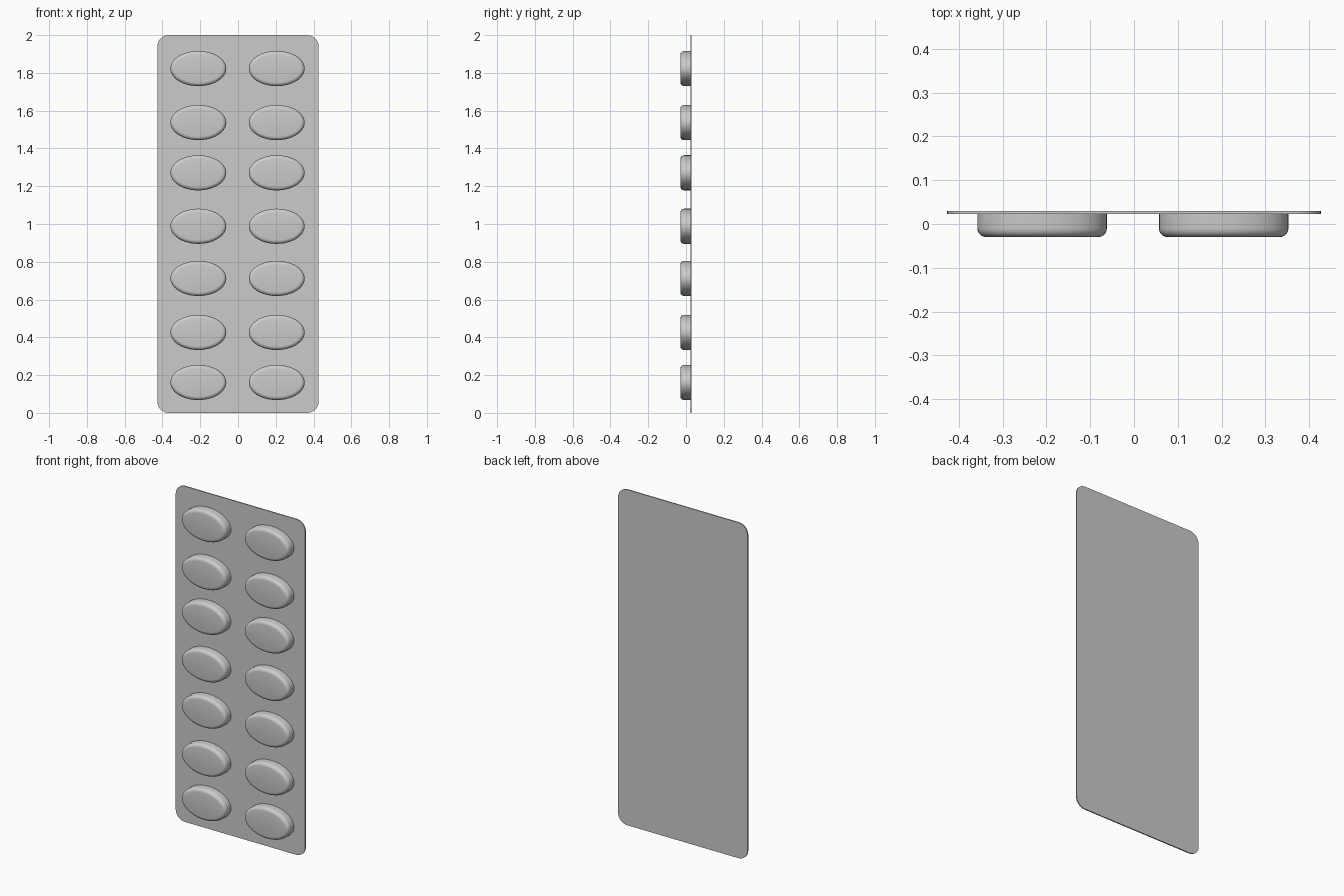
import bpy, bmesh, math
from mathutils import Matrix

cube = bpy.data.objects.get("Cube")
if cube:
    bpy.data.objects.remove(cube, do_unlink=True)

WIDTH, HEIGHT, SHEET = 0.854, 2.0, 0.007
BACK, FRONT = 0.03, -0.03

foil = bpy.data.materials.new("foil_grey")
foil.use_nodes = True
GREY = (0.6, 0.6, 0.6, 1)
foil.diffuse_color = GREY
foil.node_tree.nodes["Principled BSDF"].inputs["Base Color"].default_value = GREY


def add_object(name, mesh, location):
    obj = bpy.data.objects.new(name, mesh)
    obj.location = location
    bpy.context.collection.objects.link(obj)
    return obj


def finish(bm, name):
    bmesh.ops.recalc_face_normals(bm, faces=bm.faces)
    mesh = bpy.data.meshes.new(name)
    bm.to_mesh(mesh)
    bm.free()
    mesh.materials.append(foil)
    return mesh


# Thin backing sheet with rounded corners
bm = bmesh.new()
bmesh.ops.create_cube(bm, size=1, matrix=Matrix.Diagonal((WIDTH, SHEET, HEIGHT, 1)))
corners = [e for e in bm.edges
           if abs(e.verts[0].co.y - e.verts[1].co.y) > SHEET / 2]
bmesh.ops.bevel(bm, geom=corners, offset=0.06, segments=8, profile=0.5, affect='EDGES')
objects = [add_object("backing_sheet", finish(bm, "backing_sheet"),
                      (0, BACK - SHEET / 2, HEIGHT / 2))]

# Oval blister: an elliptical drum with a rounded front rim
RX, RZ = 0.148, 0.093
DEPTH = BACK - SHEET / 2 - FRONT
bm = bmesh.new()
bmesh.ops.create_cone(bm, cap_ends=True, segments=48, radius1=1, radius2=1, depth=DEPTH,
                      matrix=Matrix.Diagonal((RX, 1, RZ, 1))
                      @ Matrix.Rotation(math.pi / 2, 4, 'X'))
rim = [e for e in bm.edges if all(v.co.y < 0 for v in e.verts)]
bmesh.ops.bevel(bm, geom=rim, offset=0.02, segments=5, profile=0.5, affect='EDGES')
blister = finish(bm, "blister")

# Two columns of seven blisters
ROWS = (0.161, 0.426, 0.712, 0.988, 1.271, 1.537, 1.823)
for side, x in (("right", -0.21), ("left", 0.205)):
    for i, z in enumerate(ROWS):
        objects.append(add_object(f"blister_{side}_{i + 1}", blister,
                                  (x, FRONT + DEPTH / 2, z)))

# Smooth shading with crisp edges
bpy.ops.object.select_all(action='DESELECT')
for obj in objects[:2]:
    obj.select_set(True)
bpy.context.view_layer.objects.active = objects[0]
bpy.ops.object.shade_smooth_by_angle(angle=math.radians(35))
